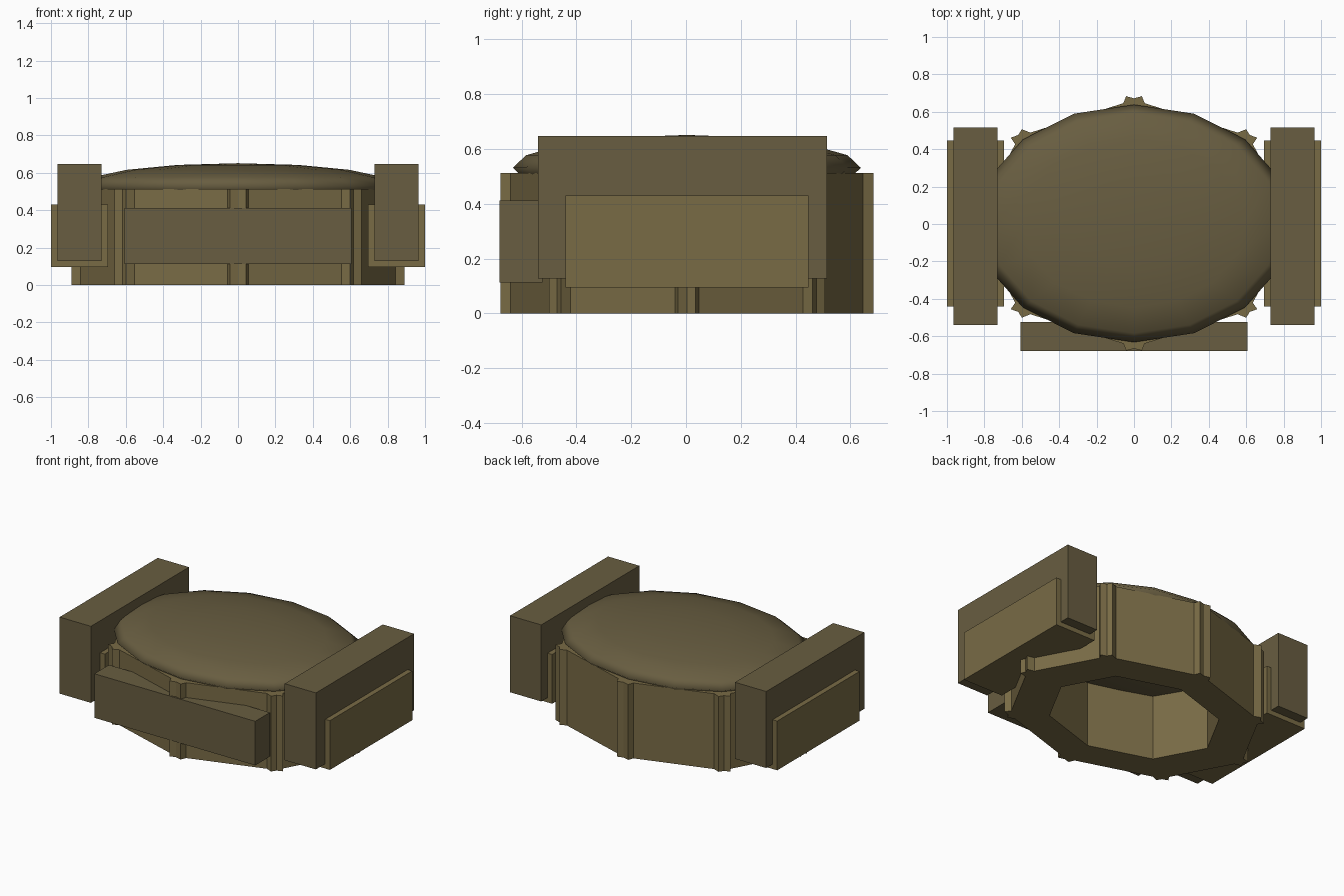
import bpy, bmesh
from math import sin, cos, pi

if "Cube" in bpy.data.objects:
    bpy.data.objects.remove(bpy.data.objects["Cube"])


def material(name, rgb):
    m = bpy.data.materials.new(name)
    m.diffuse_color = (*rgb, 1)
    m.use_nodes = True
    m.node_tree.nodes["Principled BSDF"].inputs["Base Color"].default_value = m.diffuse_color
    return m


tan = material("warm_olive", (0.19, 0.147, 0.06))
olive = material("dull_olive", (0.138, 0.11, 0.052))


def finish(name, bm, mat):
    bmesh.ops.recalc_face_normals(bm, faces=bm.faces)
    me = bpy.data.meshes.new(name)
    bm.to_mesh(me)
    bm.free()
    me.materials.append(mat)
    ob = bpy.data.objects.new(name, me)
    bpy.context.collection.objects.link(ob)
    return ob


def box(name, lo, hi, mat):
    bm = bmesh.new()
    bmesh.ops.create_cube(bm, size=1)
    for v in bm.verts:
        v.co = [(a + b) / 2 + c * (b - a) for a, b, c in zip(lo, hi, v.co)]
    return finish(name, bm, mat)


# Octagonal ring wall with a grooved rib at every outer corner
RX, RY, CY, H = 0.891, 0.681, 0.003, 0.513
RIB = [(-0.064, 0.944), (-0.047, 0.999), (0, 0.982), (0.047, 0.999), (0.064, 0.944)]
bm = bmesh.new()
inner, outer = [], []
for i in range(8):
    a = i * pi / 4

    def pair(r, t):
        x = RX * (r * cos(a) - t * sin(a))
        y = CY + RY * (r * sin(a) + t * cos(a))
        return bm.verts.new((x, y, 0)), bm.verts.new((x, y, H))
    outer.append([pair(r, t) for t, r in RIB])
    inner.append(pair(0.66, 0))
for i in range(8):
    j = (i + 1) % 8
    o, n = outer[i], outer[j]
    chain = o + [n[0]]
    for p, q in zip(chain, chain[1:]):
        bm.faces.new((p[0], q[0], q[1], p[1]))
    bm.faces.new((inner[i][0], inner[j][0], inner[j][1], inner[i][1]))
    for k in (0, 1):
        # rib fan, then the straight span to the next corner
        for p, q in zip(o, o[1:]):
            bm.faces.new((inner[i][k], p[k], q[k]))
        bm.faces.new((inner[i][k], o[-1][k], n[0][k], inner[j][k]))
finish("ring_wall", bm, tan)

# Flattened domed lid
bm = bmesh.new()
bmesh.ops.create_uvsphere(bm, u_segments=16, v_segments=8, radius=1)
for v in bm.verts:
    v.co = (v.co.x * 0.84, v.co.y * 0.635 + CY, v.co.z * 0.12 + 0.531)
for f in bm.faces:
    f.smooth = True
finish("domed_lid", bm, olive)

# Side blocks with thinner pads showing through them
for s, side in ((-1, "left"), (1, "right")):
    def span(a, b):
        return sorted((s * a, s * b))
    x0, x1 = span(0.73, 0.965)
    box(side + "_block", (x0, -0.54, 0.127), (x1, 0.515, 0.648), olive)
    x0, x1 = span(0.695, 1.0)
    box(side + "_pad", (x0, -0.44, 0.095), (x1, 0.447, 0.43), tan)

# Front bar
box("front_bar", (-0.606, -0.68, 0.112), (0.606, -0.523, 0.412), olive)
